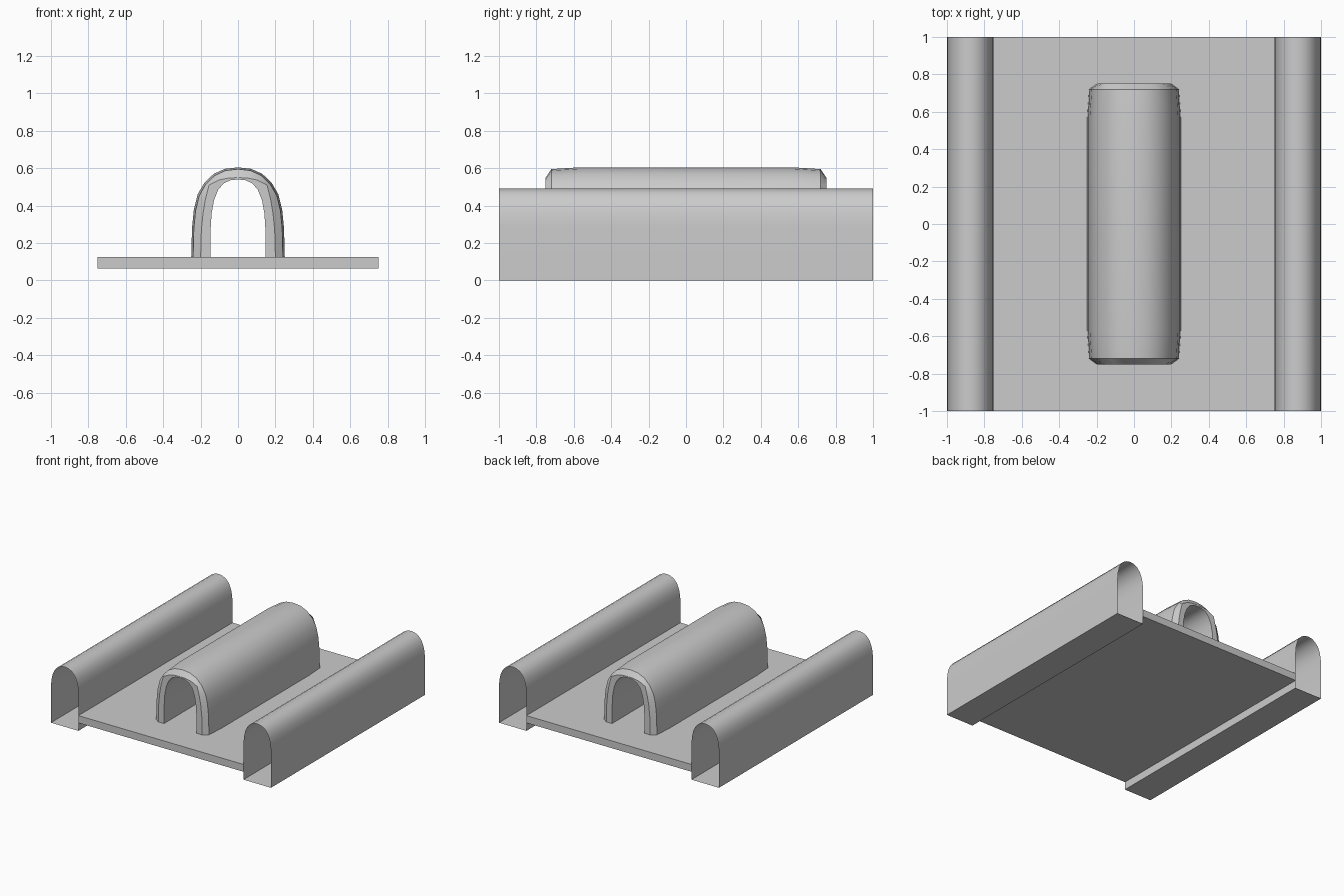
import bpy, bmesh

if "Cube" in bpy.data.objects:
    bpy.data.objects.remove(bpy.data.objects["Cube"])

def finish(name, bm, smooth=True):
    bmesh.ops.recalc_face_normals(bm, faces=bm.faces)
    me = bpy.data.meshes.new(name)
    bm.to_mesh(me)
    bm.free()
    ob = bpy.data.objects.new(name, me)
    bpy.context.collection.objects.link(ob)
    bpy.ops.object.select_all(action='DESELECT')
    ob.select_set(True)
    bpy.context.view_layer.objects.active = ob
    if smooth:
        bpy.ops.object.shade_smooth_by_angle(angle=0.52)
    return ob

def full(half):
    """Mirror a half profile (foot to crown at x = 0) into a whole arch."""
    return half + [(-x, z) for x, z in half[-2::-1]]

def loft(bm, rings, close_ring=False, close_loft=False):
    """Bridge rings of (x, y, z) points with quads."""
    vs = [[bm.verts.new(p) for p in r] for r in rings]
    n, m = len(vs[0]), len(vs)
    for i in range(m if close_loft else m - 1):
        a, b = vs[i], vs[(i + 1) % m]
        for j in range(n if close_ring else n - 1):
            k = (j + 1) % n
            bm.faces.new((a[j], a[k], b[k], b[j]))

# Base plate between the rails
bm = bmesh.new()
bmesh.ops.create_cube(bm, size=1)
for v in bm.verts:
    v.co = (v.co.x * 1.5, v.co.y * 2, 0.095 + v.co.z * 0.06)
finish("base_plate", bm, False)

# Side rails: thin open-ended arched tubes with a flat floor
rail = full([(.125, 0), (.125, .29), (.121, .35), (.110, .40), (.092, .44),
             (.066, .469), (.035, .486), (0, .492)])
for name, cx in (("left_rail", -.875), ("right_rail", .875)):
    bm = bmesh.new()
    loft(bm, [[(cx + x, y, z) for x, z in rail] for y in (-1, 1)], close_ring=True)
    finish(name, bm)

# Central tunnel: thick arch with softened, chamfered ends
outer = [(.25, .125), (.246, .28), (.236, .38), (.216, .46), (.18, .522),
         (.13, .57), (.07, .597), (0, .605)]
lip = [(.20, .125), (.196, .27), (.187, .36), (.175, .43), (.155, .51),
       (.10, .538), (.05, .548), (0, .55)]
inner = [(.148, .125), (.146, .28), (.141, .36), (.128, .43), (.105, .487),
         (.075, .52), (.04, .536), (0, .54)]
shoulder = [(x * .96, .125 + (z - .125) * .98) for x, z in outer]
stations = [(-.75, inner), (-.75, lip), (-.72, shoulder), (-.57, outer),
            (.57, outer), (.72, shoulder), (.75, lip), (.75, inner)]
bm = bmesh.new()
loft(bm, [[(x, y, z) for x, z in full(h)] for y, h in stations], close_loft=True)
finish("central_tunnel", bm)
